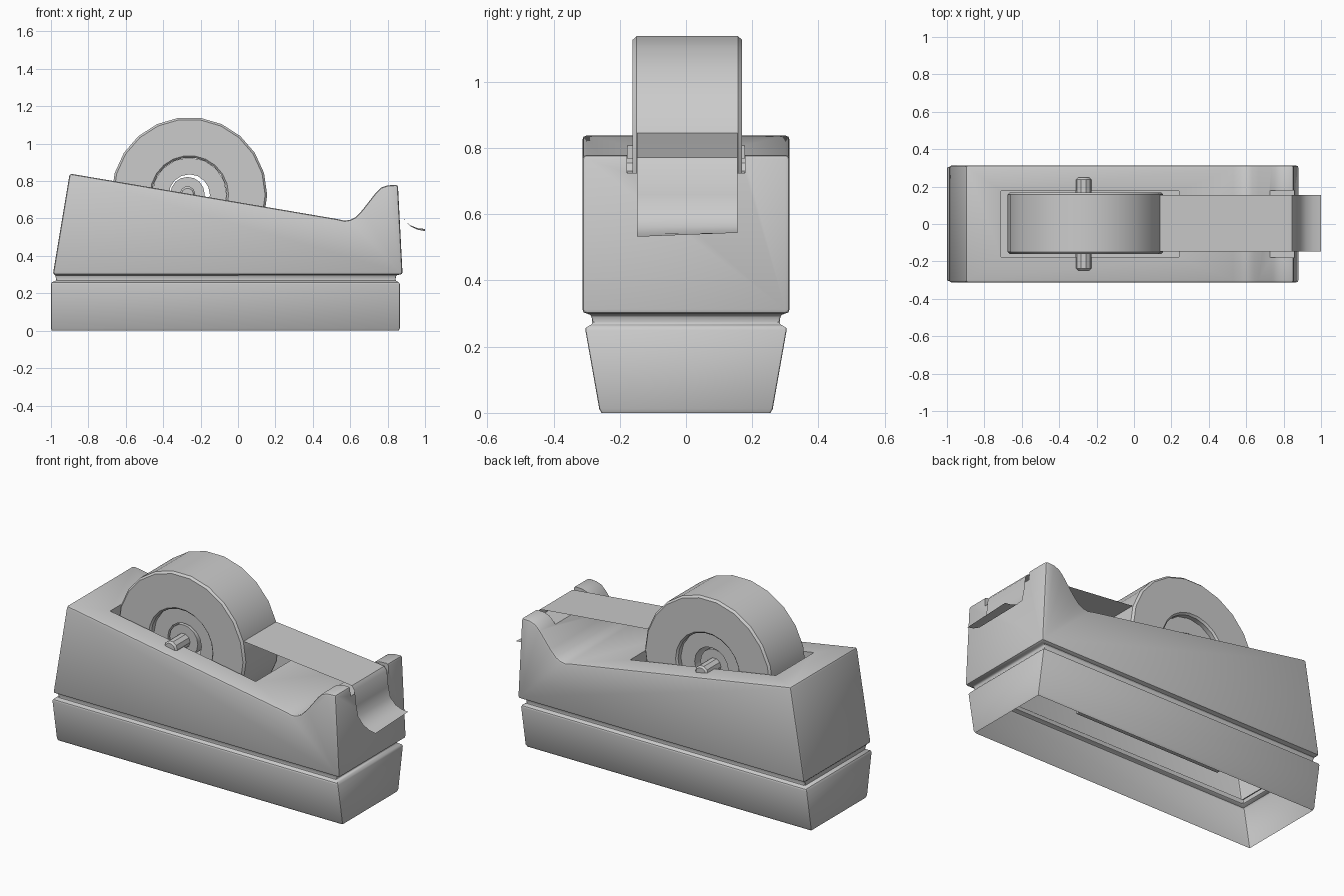
import bpy, bmesh, math
from mathutils import Matrix

if "Cube" in bpy.data.objects:
    bpy.data.objects.remove(bpy.data.objects["Cube"])


def make(name, verts, faces, bevel=0.0, angle=30, smooth=True):
    me = bpy.data.meshes.new(name)
    me.from_pydata(verts, [], faces)
    bm = bmesh.new()
    bm.from_mesh(me)
    bmesh.ops.recalc_face_normals(bm, faces=bm.faces)
    bm.to_mesh(me)
    bm.free()
    ob = bpy.data.objects.new(name, me)
    bpy.context.collection.objects.link(ob)
    activate(ob)
    if bevel:
        m = ob.modifiers.new("bevel", 'BEVEL')
        m.width, m.segments = bevel, 2
        m.limit_method, m.angle_limit = 'ANGLE', math.radians(angle)
        bpy.ops.object.modifier_apply(modifier=m.name)
    if smooth:
        bpy.ops.object.shade_smooth_by_angle(angle=math.radians(35))
    return ob


def activate(ob):
    bpy.ops.object.select_all(action='DESELECT')
    ob.select_set(True)
    bpy.context.view_layer.objects.active = ob


def prism(name, profile, hy, **kw):
    """Extrude an xz profile from -hy to hy."""
    n = len(profile)
    verts = [(x, y, z) for y in (-hy, hy) for x, z in profile]
    faces = [tuple(range(n)), tuple(range(n, 2 * n))]
    faces += [(i, (i + 1) % n, n + (i + 1) % n, n + i) for i in range(n)]
    return make(name, verts, faces, **kw)


def lathe(name, section, sides, centre, closed=True, **kw):
    """Spin (radius, y) points around the y axis."""
    n = len(section)
    verts = []
    for s in range(sides):
        a = 2 * math.pi * s / sides
        verts += [(centre[0] + r * math.cos(a), centre[1] + y, centre[2] + r * math.sin(a))
                  for r, y in section]
    faces = []
    for s in range(sides):
        t = (s + 1) % sides
        for i in range(n if closed else n - 1):
            j = (i + 1) % n
            faces.append((s * n + i, s * n + j, t * n + j, t * n + i))
    if not closed:
        faces += [tuple(s * n for s in range(sides)), tuple(s * n + n - 1 for s in range(sides))]
    return make(name, verts, faces, **kw)


def cut(ob, x0, x1, z0, z1, hy):
    c = prism("cutter", [(x0, z0), (x1, z0), (x1, z1), (x0, z1)], hy, smooth=False)
    c.hide_render = True
    m = ob.modifiers.new("cut", 'BOOLEAN')
    m.operation, m.solver, m.object = 'DIFFERENCE', 'EXACT', c
    activate(ob)
    bpy.ops.object.modifier_apply(modifier=m.name)
    bpy.data.objects.remove(c)


# Hollow weighted base with a recessed groove at its top: (x0, x1, half width, z)
rings = [(-0.995, 0.86, 0.255, 0.0), (-1.0, 0.865, 0.262, 0.012), (-1.0, 0.865, 0.304, 0.25),
         (-0.995, 0.86, 0.303, 0.26), (-0.972, 0.842, 0.282, 0.268),
         (-0.975, 0.845, 0.286, 0.295), (-0.985, 0.87, 0.305, 0.302)]
verts = [p for x0, x1, h, z in rings
         for p in ((x0, -h, z), (x1, -h, z), (x1, h, z), (x0, h, z))]
faces = [(4 * k + i, 4 * k + (i + 1) % 4, 4 * k + 4 + (i + 1) % 4, 4 * k + 4 + i)
         for k in range(len(rings) - 1) for i in range(4)]
make("base", verts, faces, bevel=0.006, angle=60)

# Upper housing: wedge profile with a dip and raised cutter end
profile = [(-0.99, 0.3), (0.88, 0.3), (0.855, 0.78), (0.80, 0.777), (0.765, 0.765),
           (0.735, 0.735), (0.665, 0.645), (0.63, 0.608), (0.60, 0.593), (0.57, 0.588),
           (0.53, 0.597), (-0.90, 0.84)]
body = prism("housing", profile, 0.313, bevel=0.013, angle=50)
cut(body, -0.71, 0.24, 0.31, 1.5, 0.177)      # roll well
cut(body, 0.70, 1.0, 0.725, 1.5, 0.178)       # notch for the tape
bm = bmesh.new()
bm.from_mesh(body.data)
under = [f for f in bm.faces if all(v.co.z < 0.3005 for v in f.verts)]
bmesh.ops.delete(bm, geom=under, context='FACES')
bm.to_mesh(body.data)
bm.free()
activate(body)
bpy.ops.object.shade_smooth_by_angle(angle=math.radians(35))

# Tape roll, hub and axle
C = (-0.26, 0.004, 0.726)
lathe("tape_roll", [(0.20, -0.155), (0.21, -0.165), (0.405, -0.165), (0.416, -0.153),
                    (0.416, 0.153), (0.405, 0.165), (0.21, 0.165), (0.20, 0.155)], 22, C)
lathe("hub", [(0.11, -0.13), (0.20, -0.13), (0.20, 0.13), (0.11, 0.13)], 16, C)
A = (-0.27, 0.0, 0.73)
lathe("axle_collar", [(0.035, -0.12), (0.092, -0.12), (0.092, 0.12), (0.035, 0.12)], 16, A)
lathe("axle", [(0.032, -0.248), (0.042, -0.238), (0.042, 0.238), (0.032, 0.248)], 10, A,
      closed=False)

# Loose tape: straight run, over the notch, then a curled and slightly twisted end
path = [(0.14, 0.845), (0.81, 0.777), (0.845, 0.772), (0.862, 0.75), (0.872, 0.66),
        (0.885, 0.60), (0.92, 0.56), (0.96, 0.54), (1.0, 0.532)]
verts = []
for i, (x, z) in enumerate(path):
    twist = 0.012 * max(0, i - 5) / 3
    verts += [(x, -0.148, z), (x, 0.155, z + twist)]
faces = [(2 * i, 2 * i + 2, 2 * i + 3, 2 * i + 1) for i in range(len(path) - 1)]
make("tape_strip", verts, faces)
